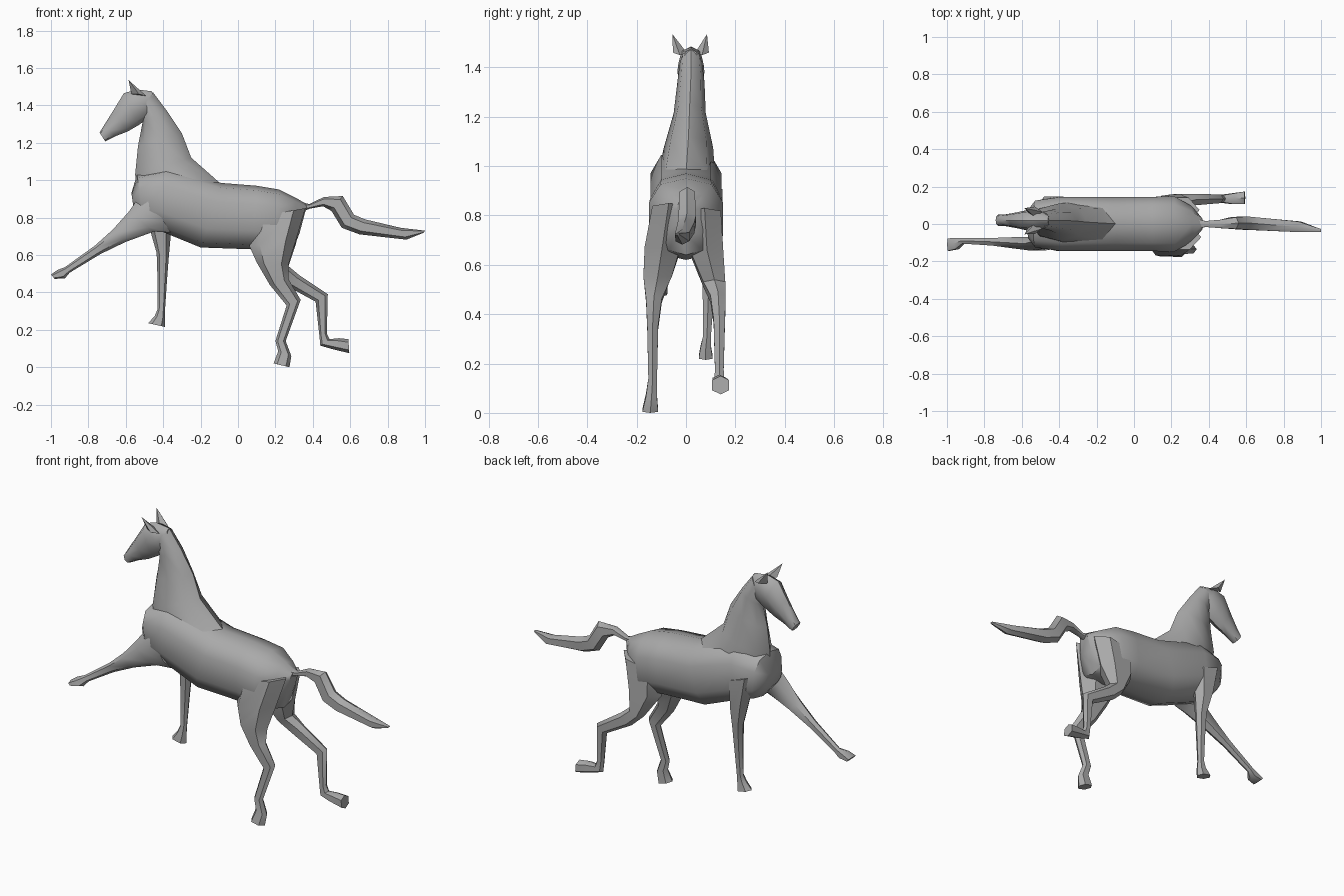
import bpy
import bmesh
from math import sin, cos, pi, copysign, radians
from mathutils import Vector

default_cube = bpy.data.objects.get("Cube")
if default_cube:
    bpy.data.objects.remove(default_cube, do_unlink=True)

# Single coat colour
coat = bpy.data.materials.new("grey coat")
coat.use_nodes = True
coat_colour = (0.4, 0.4, 0.4, 1)
coat.diffuse_color = coat_colour
coat.node_tree.nodes["Principled BSDF"].inputs["Base Color"].default_value = coat_colour


def squash(value, power):
    """Superellipse rounding: a lower power gives a boxier section."""
    return copysign(abs(value) ** power, value)


def finish(mesh_data, name, crease_angle=50):
    """Turn a bmesh into a smooth shaded object with the coat colour."""
    bmesh.ops.recalc_face_normals(mesh_data, faces=mesh_data.faces)
    mesh = bpy.data.meshes.new(name)
    mesh_data.to_mesh(mesh)
    mesh_data.free()
    mesh.materials.append(coat)
    part = bpy.data.objects.new(name, mesh)
    bpy.context.collection.objects.link(part)
    bpy.ops.object.select_all(action="DESELECT")
    part.select_set(True)
    bpy.context.view_layer.objects.active = part
    bpy.ops.object.shade_smooth_by_angle(angle=radians(crease_angle))
    return part


def loft(name, sections, sides=8, power=0.85):
    """Skin closed rings. Each section holds two opposite outline points
    (x, z), (x, z), then the sideways centre and the half width."""
    shape = bmesh.new()
    rings = []
    for (ax, az), (bx, bz), centre, width in sections:
        first, second = Vector((ax, centre, az)), Vector((bx, centre, bz))
        middle, reach = (first + second) / 2, (first - second) / 2
        sideways = Vector((0, width, 0))
        ring = []
        for step in range(sides):
            angle = 2 * pi * step / sides
            offset = reach * squash(cos(angle), power) + sideways * squash(sin(angle), power)
            ring.append(shape.verts.new(middle + offset))
        rings.append(ring)
    for ring, following in zip(rings, rings[1:]):
        for i in range(sides):
            j = (i + 1) % sides
            shape.faces.new((ring[i], ring[j], following[j], following[i]))
    shape.faces.new(rings[0])
    shape.faces.new(rings[-1])
    return finish(shape, name)


def ear(name, centre, lean):
    """Pointed four sided ear, leaning outward at the tip."""
    shape = bmesh.new()
    base = [shape.verts.new((x, centre + y, z)) for x, y, z in
            ((-.57, 0, 1.46), (-.53, .028, 1.46), (-.49, 0, 1.45), (-.53, -.028, 1.46))]
    tip = shape.verts.new((-.585, centre + lean, 1.535))
    for i in range(len(base)):
        shape.faces.new((base[i], base[(i + 1) % len(base)], tip))
    shape.faces.new(base)
    return finish(shape, name)


# Trunk, from chest to rump
loft("body", [
    ((-.57, .93), (-.555, .83), 0, .08),
    ((-.54, 1.03), (-.50, .76), 0, .13),
    ((-.38, 1.07), (-.42, .73), 0, .15),
    ((-.09, .985), (-.20, .64), 0, .15),
    ((.10, .97), (.08, .63), 0, .15),
    ((.22, .95), (.20, .62), 0, .155),
    ((.31, .905), (.30, .64), 0, .10),
    ((.37, .87), (.33, .72), 0, .04),
], sides=10, power=0.75)

# Neck, throat side first and crest side second
loft("neck", [
    ((-.53, .90), (-.08, .97), 0, .12),
    ((-.55, 1.03), (-.25, 1.12), .01, .10),
    ((-.535, 1.18), (-.30, 1.25), .015, .065),
    ((-.51, 1.31), (-.38, 1.37), .02, .055),
    ((-.52, 1.37), (-.455, 1.47), .02, .045),
], power=0.95)

# Head, brow side first and jaw side second
loft("head", [
    ((-.46, 1.475), (-.44, 1.38), .02, .03),
    ((-.54, 1.485), (-.475, 1.335), .02, .052),
    ((-.61, 1.465), (-.53, 1.295), .02, .055),
    ((-.665, 1.375), (-.59, 1.26), .02, .042),
    ((-.715, 1.295), (-.655, 1.235), .02, .032),
    ((-.74, 1.255), (-.71, 1.207), .02, .030),
])
for name, centre, lean in (("right_ear", -.025, -.03), ("left_ear", .065, .02)):
    ear(name, centre, lean)

# Right foreleg stretched forward
loft("right_foreleg", [
    ((-.50, .95), (-.36, .72), -.08, .055),
    ((-.585, .83), (-.45, .725), -.105, .042),
    ((-.67, .735), (-.60, .67), -.10, .033),
    ((-.765, .65), (-.735, .605), -.095, .023),
    ((-.925, .535), (-.90, .505), -.09, .017),
    ((-.965, .52), (-.925, .475), -.105, .033),
    ((-1.0, .495), (-.98, .472), -.11, .038),
], sides=6)

# Left foreleg carrying the weight
loft("left_foreleg", [
    ((-.52, .92), (-.34, .86), .095, .06),
    ((-.475, .75), (-.36, .70), .10, .05),
    ((-.435, .61), (-.37, .59), .095, .032),
    ((-.43, .46), (-.38, .46), .09, .025),
    ((-.43, .31), (-.39, .31), .085, .018),
    ((-.445, .275), (-.39, .26), .08, .024),
    ((-.48, .235), (-.39, .215), .08, .032),
], sides=6)

# Right hind leg standing
loft("right_hind_leg", [
    ((.08, .80), (.36, .85), -.07, .075),
    ((.06, .65), (.31, .68), -.095, .082),
    ((.10, .56), (.27, .55), -.115, .065),
    ((.17, .44), (.27, .47), -.13, .036),
    ((.26, .33), (.335, .36), -.135, .025),
    ((.20, .14), (.255, .14), -.135, .020),
    ((.215, .085), (.285, .06), -.14, .025),
    ((.19, .02), (.275, 0), -.145, .036),
], sides=6)

# Left hind leg kicked back
loft("left_hind_leg", [
    ((.09, .78), (.35, .83), .075, .075),
    ((.10, .63), (.31, .66), .085, .075),
    ((.19, .50), (.27, .54), .115, .05),
    ((.26, .435), (.33, .49), .13, .035),
    ((.415, .35), (.48, .39), .135, .026),
    ((.435, .17), (.475, .18), .135, .020),
    ((.44, .115), (.49, .15), .135, .022),
    ((.51, .095), (.54, .155), .135, .032),
    ((.595, .075), (.59, .15), .14, .038),
], sides=6)

# Raised flowing tail, upper outline first
loft("tail", [
    ((.33, .885), (.34, .83), 0, .03),
    ((.38, .872), (.385, .848), 0, .018),
    ((.46, .91), (.455, .86), 0, .025),
    ((.56, .915), (.50, .835), .005, .035),
    ((.62, .815), (.555, .745), .005, .040),
    ((.68, .79), (.65, .71), 0, .038),
    ((.87, .745), (.90, .682), -.015, .032),
    ((1.0, .73), (.995, .72), -.035, .010),
], sides=6)
